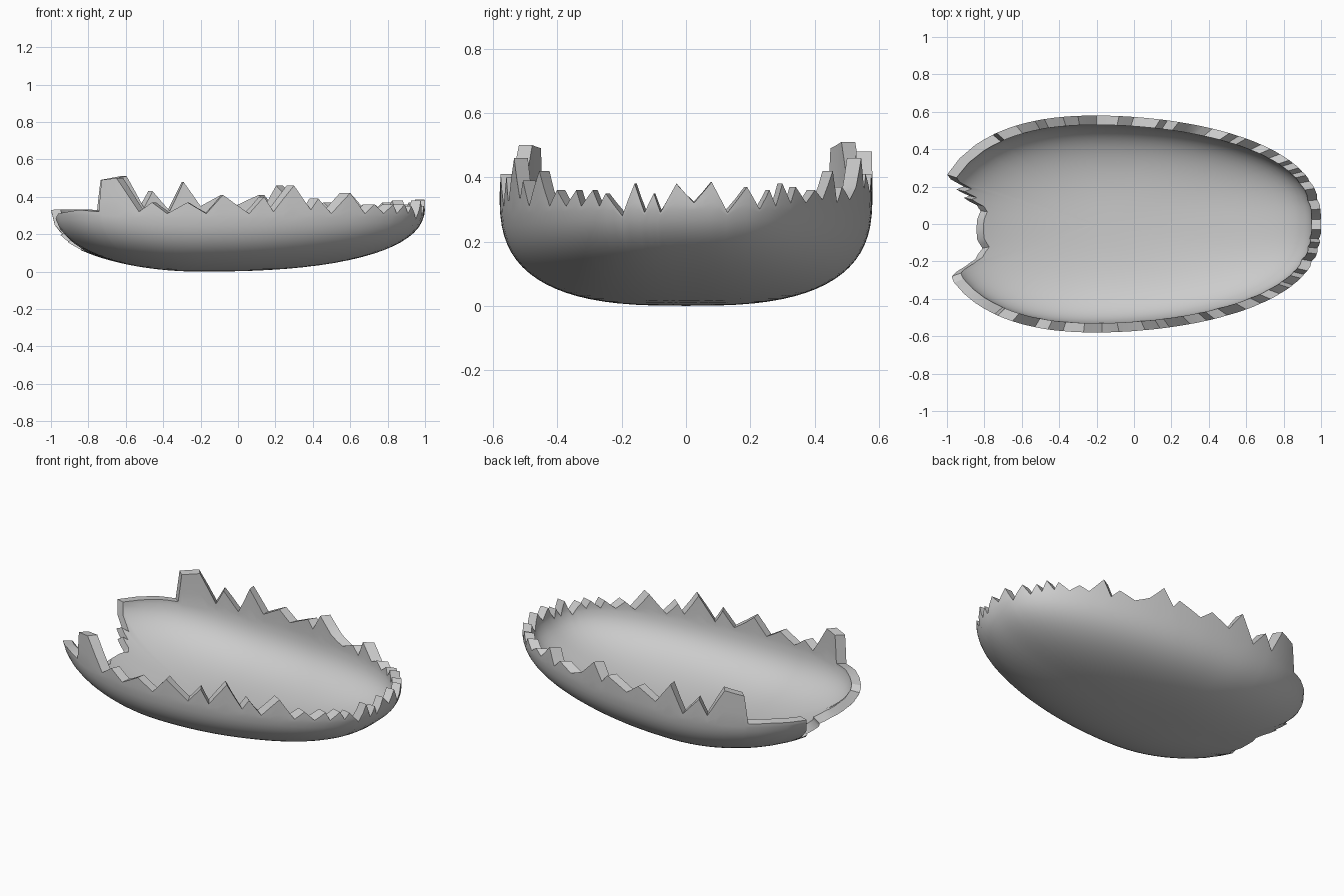
import bpy, bmesh
from math import sin, cos, atan2, asin, pi, copysign

if "Cube" in bpy.data.objects:
    bpy.data.objects.remove(bpy.data.objects["Cube"])

CX, CZ = -0.2, 0.35            # widest point of the egg and its mid height
LEFT, RIGHT, SIDE = 0.865, 1.2, 0.58
WALL = 0.05


def plan_powers(right):
    """Roundness of the outline seen from above: x and y exponents."""
    return (1.9, 2.6) if right else (2.3, 2.3)


def radius(th, inset=0.0):
    """Egg outline distance from the widest point, in direction th."""
    c, s = cos(th), sin(th)
    p, q = plan_powers(c > 0)
    a = (RIGHT if c > 0 else LEFT) - inset
    lo, hi = 0.0, 2.0
    for _ in range(40):
        r = (lo + hi) / 2
        if abs(r * c / a) ** p + abs(r * s / (SIDE - inset)) ** q < 1:
            lo = r
        else:
            hi = r
    return lo


def profile_power(th):
    c = cos(th)
    return 2.8 - (0.4 * c ** 4 if c > 0 else 0.8 * c * c)


def phi_from_z(th, z):
    d = (z - CZ) / CZ
    return copysign(asin(abs(d) ** (profile_power(th) / 2)), d)


def key_x(x, z, side):
    """Rim point on the long sides: x position and height."""
    p, q = plan_powers(x > CX)
    a = RIGHT if x > CX else LEFT
    y = SIDE * (1 - abs((x - CX) / a) ** p) ** (1 / q)
    return atan2(side * y, x - CX) % (2 * pi), z


def key_y(y, z):
    """Rim point on the narrow end: y position and height."""
    p, q = plan_powers(True)
    x = RIGHT * (1 - abs(y / SIDE) ** q) ** (1 / p)
    return atan2(y, x) % (2 * pi), z


def key_xy(x, y):
    """Rim point in the broken end, where the edge dips down the shell."""
    th = atan2(y, x - CX)
    t = min(1, ((x - CX) ** 2 + y * y) ** 0.5 / radius(th))
    n = profile_power(th)
    return th % (2 * pi), CZ * (1 - (1 - t ** n) ** (1 / n))


# jagged rim
front = [(-.965, .31), (-.85, .33), (-.745, .32), (-.73, .49), (-.65, .5), (-.53, .32),
         (-.46, .37), (-.38, .31), (-.27, .37), (-.17, .31), (-.08, .41), (.06, .31),
         (.14, .4), (.19, .32), (.3, .46), (.39, .33), (.43, .39), (.5, .31),
         (.6, .42), (.68, .31), (.73, .36), (.78, .31), (.83, .36), (.85, .31)]
back = [(-1, .33), (-.85, .33), (-.755, .32), (-.735, .49), (-.63, .51), (-.53, .34),
        (-.48, .43), (-.38, .32), (-.3, .48), (-.2, .35), (-.08, .41), (0, .35),
        (.14, .41), (.18, .36), (.24, .46), (.33, .37), (.42, .33), (.51, .37),
        (.56, .32), (.6, .42), (.68, .33), (.73, .36), (.78, .32), (.83, .37), (.85, .32)]
narrow_end = [(-.29, .36), (-.27, .31), (-.25, .35), (-.2, .28), (-.16, .38), (-.13, .29),
              (-.1, .35), (-.08, .29), (-.03, .38), (.025, .32), (.08, .385), (.13, .29),
              (.19, .37), (.23, .3), (.26, .36), (.28, .31), (.3, .38)]
broken_end = [(-.91, .2), (-.95, .185), (-.88, .15), (-.91, .14), (-.84, .1), (-.82, .07),
              (-.84, .02), (-.84, -.08), (-.81, -.13), (-.85, -.19), (-.9, -.225),
              (-.975, -.28)]
keys = ([key_x(x, z, -1) for x, z in front] + [key_x(x, z, 1) for x, z in back]
        + [key_y(y, z) for y, z in narrow_end] + [key_xy(x, y) for x, y in broken_end])
keys.sort()

# columns: rim points plus one between each pair
columns = []
for i, (t0, z0) in enumerate(keys):
    t1, z1 = keys[(i + 1) % len(keys)]
    if t1 < t0:
        t1 += 2 * pi
    for t, z in ((t0, z0), ((t0 + t1) / 2, (z0 + z1) / 2)):
        columns.append((t, phi_from_z(t, z)))


def shell_point(th, phi, inset):
    """Rounded bowl below mid height, straight upright spikes above it."""
    e = 2 / profile_power(th)
    r = radius(th, inset) * (cos(phi) ** e if phi < 0 else 1)
    depth = CZ - inset if phi < 0 else CZ
    h = depth * copysign(abs(sin(phi)) ** e, phi)
    return CX + r * cos(th), r * sin(th), CZ + h


def column_angles(p):
    """Even rows up to just below the rim, then short rows to the edge."""
    base = min(p - 0.02, -0.1)
    low = [-pi / 2 + (base + pi / 2) * j / 18 for j in range(1, 19)]
    return low + [base + (p - base) * j / 3 for j in (1, 2, 3)]


# outer and inner skins joined along the rim
bm = bmesh.new()
n = len(columns)
rims = []
for inset in (0, WALL):
    pole = bm.verts.new((CX, 0, inset))
    grid = [[bm.verts.new(shell_point(th, phi, inset)) for phi in column_angles(p)]
            for th, p in columns]
    for i in range(n):
        a, b = grid[i], grid[(i + 1) % n]
        bm.faces.new((pole, b[0], a[0]))
        for j in range(len(a) - 1):
            bm.faces.new((a[j], b[j], b[j + 1], a[j + 1]))
    rims.append([col[-1] for col in grid])
for i in range(n):
    k = (i + 1) % n
    bm.faces.new((rims[0][i], rims[0][k], rims[1][k], rims[1][i]))
bmesh.ops.recalc_face_normals(bm, faces=bm.faces)

mesh = bpy.data.meshes.new("broken_eggshell")
bm.to_mesh(mesh)
bm.free()
shell = bpy.data.objects.new("broken_eggshell", mesh)
bpy.context.collection.objects.link(shell)
bpy.context.view_layer.objects.active = shell
shell.select_set(True)
bpy.ops.object.shade_smooth_by_angle(angle=0.5)
